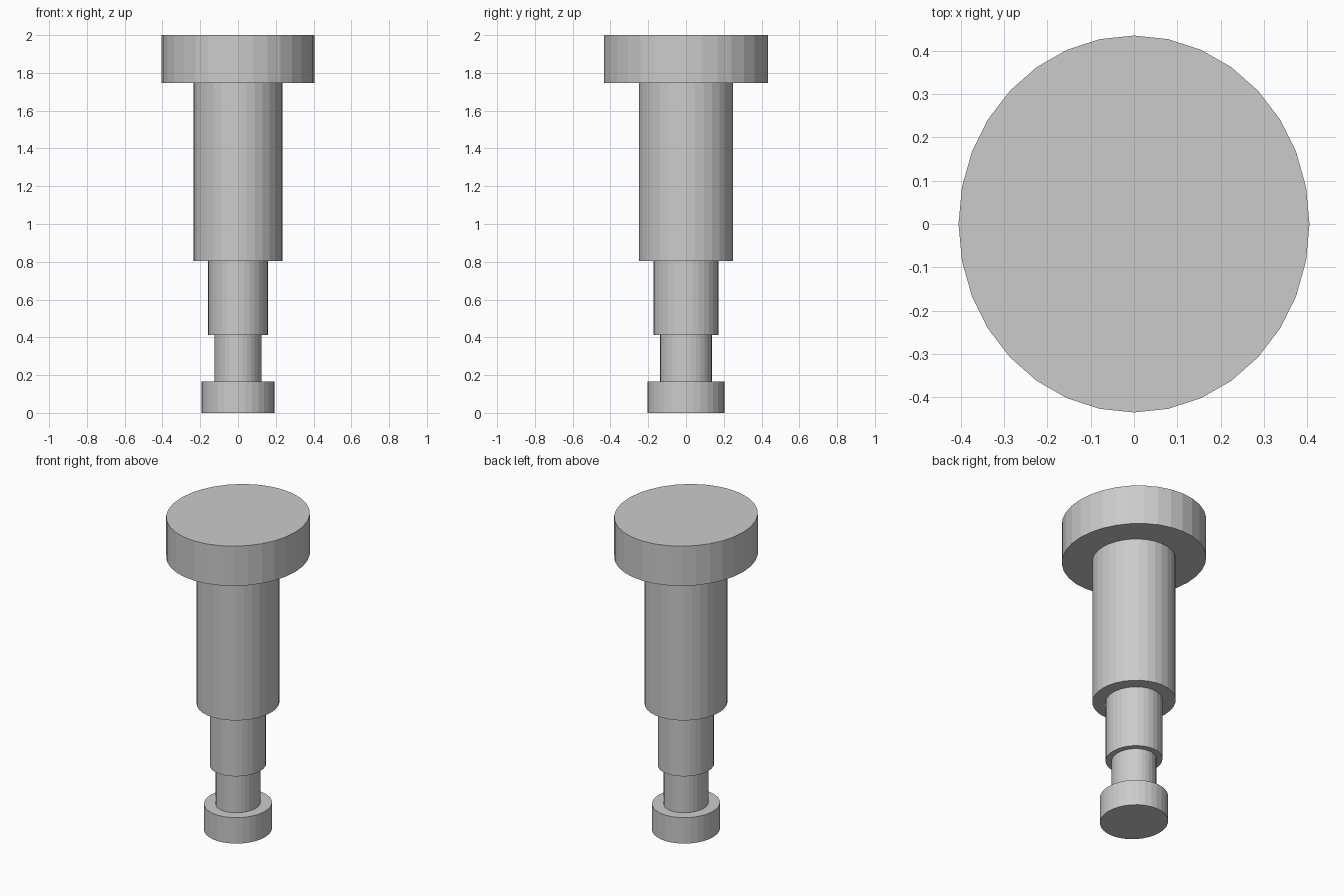
import bpy

if "Cube" in bpy.data.objects:
    bpy.data.objects.remove(bpy.data.objects["Cube"])

SIDES = 32


def oval_cylinder(name, rx, ry, z0, z1):
    """Flat-faced elliptical cylinder between two heights."""
    bpy.ops.mesh.primitive_cylinder_add(
        vertices=SIDES, radius=1, depth=1, location=(0, 0, (z0 + z1) / 2))
    obj = bpy.context.object
    obj.name = name
    obj.scale = (rx, ry, z1 - z0)
    bpy.ops.object.transform_apply(location=False, rotation=False, scale=True)
    return obj


# Stacked sections, bottom to top: name, x radius, y radius, bottom, top
sections = [
    ("foot", 0.193, 0.204, 0.0, 0.165),
    ("neck", 0.125, 0.137, 0.165, 0.413),
    ("lower_shaft", 0.159, 0.172, 0.413, 0.805),
    ("upper_shaft", 0.235, 0.249, 0.805, 1.747),
    ("head", 0.405, 0.435, 1.747, 2.0),
]
for section in sections:
    oval_cylinder(*section)
